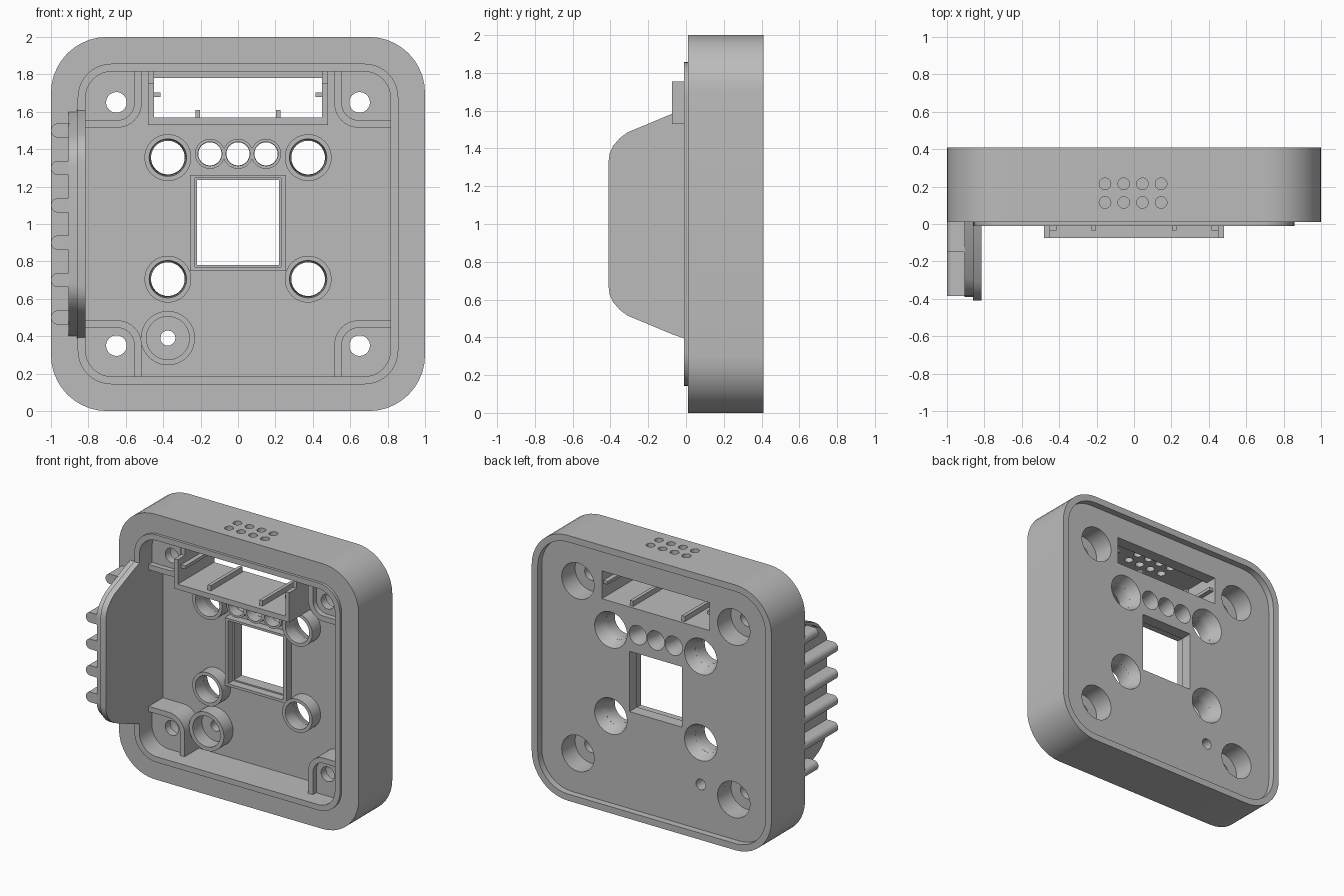
import bpy, bmesh
from math import cos, sin, pi, radians
from mathutils import Vector

if "Cube" in bpy.data.objects:
    bpy.data.objects.remove(bpy.data.objects["Cube"])

grey = bpy.data.materials.new("plain grey")
grey.use_nodes = True
COLOUR = (0.5, 0.5, 0.5, 1)
grey.diffuse_color = COLOUR
for node in grey.node_tree.nodes:
    if node.type == 'BSDF_PRINCIPLED':
        node.inputs["Base Color"].default_value = COLOUR


def finish(name, bm):
    bmesh.ops.recalc_face_normals(bm, faces=bm.faces)
    mesh = bpy.data.meshes.new(name)
    bm.to_mesh(mesh)
    bm.free()
    mesh.materials.append(grey)
    obj = bpy.data.objects.new(name, mesh)
    bpy.context.collection.objects.link(obj)
    return obj


def prism(name, pts, a, b, axis='y'):
    """Extrude a 2D outline from a to b along an axis."""
    place = {'x': lambda u, v, w: (w, u, v),
             'y': lambda u, v, w: (u, w, v),
             'z': lambda u, v, w: (u, v, w)}[axis]
    bm = bmesh.new()
    face = bm.faces.new([bm.verts.new(place(u, v, a)) for u, v in pts])
    ext = bmesh.ops.extrude_face_region(bm, geom=[face])
    moved = [g for g in ext["geom"] if isinstance(g, bmesh.types.BMVert)]
    bmesh.ops.translate(bm, verts=moved, vec=Vector(place(0, 0, b - a)))
    return finish(name, bm)


def lathe(name, profile, x, z, n=48):
    """Turn a closed (radius, y) profile about an axis along y."""
    bm = bmesh.new()
    rings = [[bm.verts.new((x + r * cos(2 * pi * i / n), y, z + r * sin(2 * pi * i / n)))
              for r, y in profile] for i in range(n)]
    m = len(profile)
    for i in range(n):
        p, q = rings[i], rings[(i + 1) % n]
        for j in range(m):
            k = (j + 1) % m
            if profile[j][0] or profile[k][0]:
                bm.faces.new((p[j], p[k], q[k], q[j]))
    bmesh.ops.remove_doubles(bm, verts=bm.verts, dist=1e-6)
    return finish(name, bm)


def arc(cx, cy, r, start, end, n=10):
    return [(cx + r * cos(radians(start + (end - start) * i / n)),
             cy + r * sin(radians(start + (end - start) * i / n))) for i in range(n + 1)]


def rect(x0, x1, z0, z1):
    return [(x0, z0), (x1, z0), (x1, z1), (x0, z1)]


def rounded(half, r):
    """Rounded square centred on the body."""
    c = half - r
    return (arc(c, 1 + c, r, 0, 90) + arc(-c, 1 + c, r, 90, 180)
            + arc(-c, 1 - c, r, 180, 270) + arc(c, 1 - c, r, 270, 360))


def cut(obj, cutters):
    """Subtract cutters, bake the result and drop the cutters."""
    for c in cutters:
        c.hide_render = True
        mod = obj.modifiers.new("cut", 'BOOLEAN')
        mod.operation, mod.solver, mod.object = 'DIFFERENCE', 'EXACT', c
    dg = bpy.context.evaluated_depsgraph_get()
    mesh = bpy.data.meshes.new_from_object(obj.evaluated_get(dg))
    obj.modifiers.clear()
    obj.data = mesh
    for c in cutters:
        bpy.data.objects.remove(c)


FLOOR, BACK, SINK = 0.27, 0.36, 0.28
corners = [(sx, sz) for sx in (-1, 1) for sz in (-1, 1)]
large_holes = [(x, z) for x in (-0.375, 0.375) for z in (0.705, 1.355)]
small_holes = [(x, 1.375) for x in (-0.15, 0, 0.15)]


def screw_cutter(sx, sz):
    return lathe("cutter", [(0, 0), (0.055, 0), (0.055, 0.2), (0.135, 0.2),
                            (0.135, 0.5), (0, 0.5)], sx * 0.65, 1 + sz * 0.65)


# Body: thick rounded frame with front cavity and shallow rear recess
body = prism("body", rounded(1, 0.3), 0.01, 0.41)
cutters = [prism("cutter", rounded(0.815, 0.14), -0.1, FLOOR),
           prism("cutter", rounded(0.95, 0.25), BACK, 0.5),
           prism("cutter", rect(-0.22, 0.22, 0.78, 1.235), 0.1, 0.5),
           prism("cutter", rect(-0.45, 0.45, 1.57, 1.78), 0.1, 0.5),
           lathe("cutter", [(0, 0.1), (0.04, 0.1), (0.04, 0.5), (0, 0.5)], -0.375, 0.39)]
cutters += [screw_cutter(*c) for c in corners]
cutters += [lathe("cutter", [(0, 0.1), (0.09, 0.1), (0.09, 0.25), (0.135, BACK),
                             (0.135, 0.5), (0, 0.5)], x, z) for x, z in large_holes]
cutters += [lathe("cutter", [(0, 0.1), (0.062, 0.1), (0.062, 0.3), (0.072, BACK),
                             (0.072, 0.5), (0, 0.5)], x, z) for x, z in small_holes]
cutters += [prism("cutter", arc(-0.155 + 0.1 * i, y, 0.031, 0, 345, 23), 1.75, 2.1, 'z')
            for i in range(4) for y in (0.115, 0.215)]
cut(body, cutters)

# Raised lip around the cavity
lip = prism("front_lip", rounded(0.857, 0.18), -0.01, 0.012)
cut(lip, [prism("cutter", rounded(0.815, 0.14), -0.1, 0.1)])


# Corner screw seats: raised pad edged by a curved wall
def corner_outline(sx, sz, lo, r, hi):
    pts = arc(lo + r, lo + r, r, 180, 270) + [(hi, lo), (hi, hi), (lo, hi)]
    return [(sx * u, 1 + sz * v) for u, v in pts]


for sx, sz in corners:
    seat = prism("corner_seat", corner_outline(sx, sz, 0.515, 0.13, 0.84), 0.1, SINK)
    cut(seat, [prism("cutter", corner_outline(sx, sz, 0.555, 0.09, 0.9), 0, 0.14),
               screw_cutter(sx, sz)])


# Ring bosses around the holes
def boss(name, outer, inner, front, x, z):
    lathe(name, [(outer, front), (outer, SINK), (inner, SINK), (inner, front)], x, z)


for x, z in large_holes:
    lathe("large_boss", [(0.125, 0.17), (0.125, SINK), (0.102, SINK),
                         (0.09, 0.25), (0.1, 0.17)], x, z)
for x, z in small_holes:
    boss("small_boss", 0.08, 0.064, 0.19, x, z)
boss("button_boss", 0.145, 0.115, 0.16, -0.375, 0.39)

# Square window frame
frame = prism("window_frame", rect(-0.257, 0.257, 0.75, 1.262), 0.21, SINK)
cut(frame, [prism("cutter", rect(-0.23, 0.23, 0.77, 1.245), 0, 0.5)])

# Open-topped housing around the upper slot, with guide ribs
prism("housing_floor", rect(-0.48, 0.48, 1.53, 1.57), -0.075, SINK)
for s in (-1, 1):
    x0, x1 = sorted((s * 0.45, s * 0.48))
    prism("housing_side", [(-0.075, 1.56), (SINK, 1.56), (SINK, 1.83), (0.012, 1.83),
                           (0.012, 1.755), (-0.075, 1.755)], x0, x1, 'x')
    prism("floor_rib", rect(s * 0.215 - 0.013, s * 0.215 + 0.013, 1.56, 1.61), -0.035, 0.34)
    x0, x1 = sorted((s * 0.415, s * 0.455))
    prism("side_rib", rect(x0, x1, 1.678, 1.702), -0.035, 0.34)


# Side grip: two layered plates with sloped, rounded ends
def grip_outline(front, half):
    top = [(0.01, half + 0.003), (-0.07, half - 0.025), (front + 0.1, half - 0.125),
           (front + 0.06, half - 0.155), (front + 0.025, half - 0.195),
           (front + 0.006, half - 0.235), (front, half - 0.28)]
    return [(y, 1 + h) for y, h in top] + [(y, 1 - h) for y, h in reversed(top)]


prism("grip_plate", grip_outline(-0.41, 0.61), -0.86, -0.815, 'x')
prism("grip_backing", grip_outline(-0.39, 0.595), -0.905, -0.855, 'x')

# Round-nosed finger ribs on the grip
for i in range(6):
    z = 0.5 + 0.2 * i
    front = -0.15 if i in (0, 5) else -0.385
    nose = arc(-0.962, z, 0.038, 90, 270, 16)
    prism("grip_rib", nose + [(-0.9, z - 0.038), (-0.9, z + 0.038)], front, 0.012)

# Smooth curved walls, keep edges sharp
for obj in bpy.context.collection.objects:
    if obj.type == 'MESH' and grey.name in obj.data.materials:
        obj.data.shade_smooth()
        obj.data.set_sharp_from_angle(angle=radians(30))
